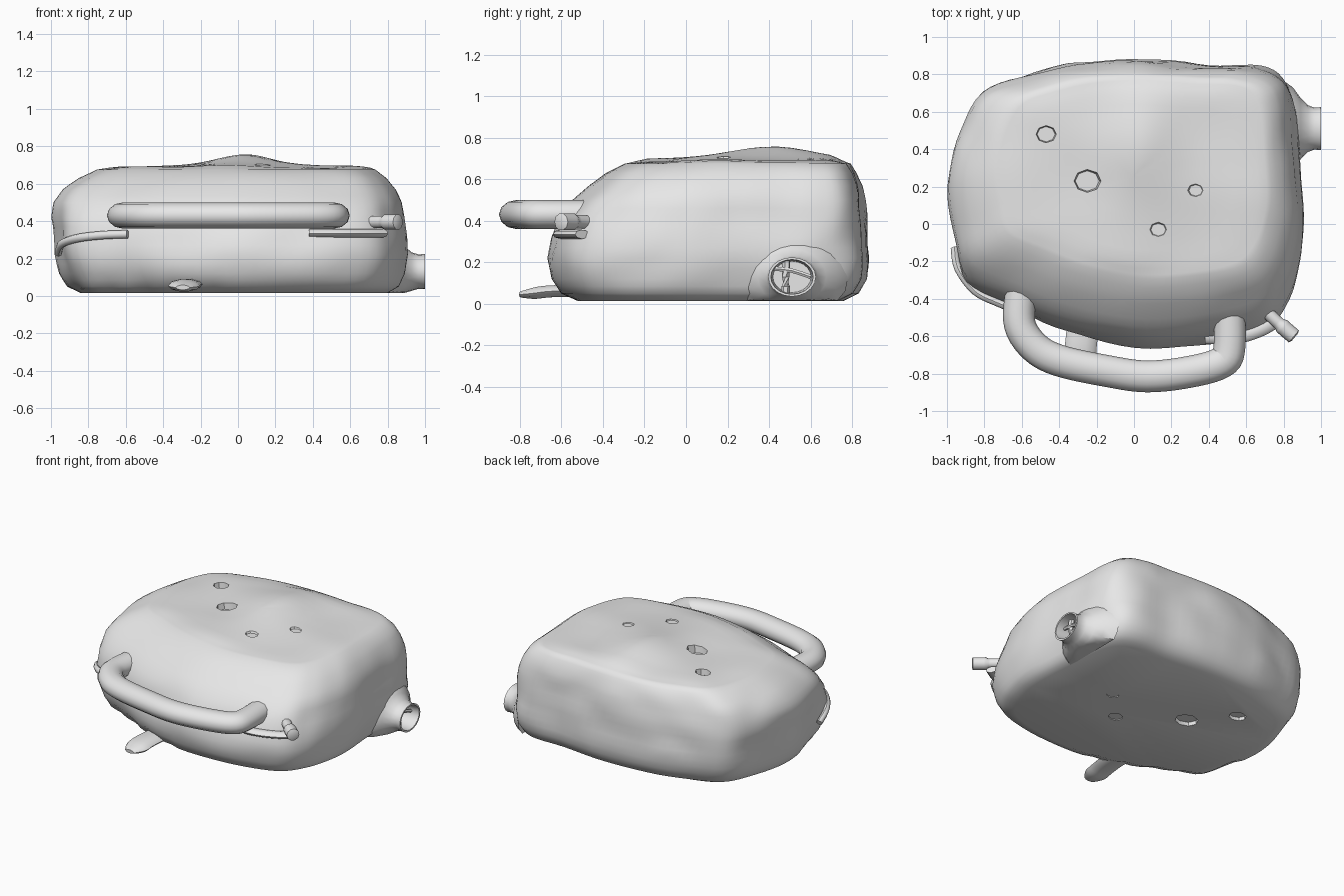
import bpy, bmesh, math
from mathutils import Vector, noise

if "Cube" in bpy.data.objects:
    bpy.data.objects.remove(bpy.data.objects["Cube"])

grey = bpy.data.materials.new("plain grey")
grey.diffuse_color = (0.8, 0.8, 0.8, 1)
grey.use_nodes = True
grey.node_tree.nodes["Principled BSDF"].inputs["Base Color"].default_value = grey.diffuse_color


def spline(pts, per, closed=False):
    """Catmull-Rom resampling of a short point list."""
    pts = [Vector(p) for p in pts]
    n, out = len(pts), []
    get = (lambda i: pts[i % n]) if closed else (lambda i: pts[max(0, min(n - 1, i))])
    for i in range(n if closed else n - 1):
        a, b, c, d = get(i - 1), get(i), get(i + 1), get(i + 2)
        for k in range(per):
            t = k / per
            out.append(0.5 * (2 * b + (c - a) * t + (2 * a - 5 * b + 4 * c - d) * t * t
                              + (3 * b - a - 3 * c + d) * t ** 3))
    if not closed:
        out.append(pts[-1])
    return out


def loft(name, rings, angle=40):
    """Skin a list of rings and close both ends."""
    bm = bmesh.new()
    vs = [[bm.verts.new(p) for p in r] for r in rings]
    n = len(rings[0])
    for a, b in zip(vs, vs[1:]):
        for i in range(n):
            j = (i + 1) % n
            bm.faces.new((a[i], a[j], b[j], b[i]))
    bm.faces.new(vs[0])
    bm.faces.new(vs[-1])
    bmesh.ops.recalc_face_normals(bm, faces=bm.faces)
    me = bpy.data.meshes.new(name)
    bm.to_mesh(me)
    bm.free()
    me.materials.append(grey)
    ob = bpy.data.objects.new(name, me)
    bpy.context.collection.objects.link(ob)
    smooth(ob, angle)
    return ob


def smooth(ob, angle):
    bpy.ops.object.select_all(action='DESELECT')
    ob.select_set(True)
    bpy.context.view_layer.objects.active = ob
    bpy.ops.object.shade_smooth_by_angle(angle=math.radians(angle))


def tube(name, path, rw, rh, sides=12, per=5, taper=None):
    """Tube with elliptical section; rw = half width, rh = half height."""
    pts = spline(path, per)
    rings = []
    for i, p in enumerate(pts):
        t = (pts[min(i + 1, len(pts) - 1)] - pts[max(i - 1, 0)]).normalized()
        side = t.cross(Vector((0, 0, 1))).normalized()
        up = side.cross(t)
        s = taper(i / (len(pts) - 1)) if taper else 1
        rings.append([p + side * (rw * s * math.cos(2 * math.pi * k / sides))
                      + up * (rh * s * math.sin(2 * math.pi * k / sides)) for k in range(sides)])
    return loft(name, rings, 45)


# Body: rounded outline seen from above, swept through height levels
outline = [(-1, .2, 0), (-.97, -.1, 0), (-.9, -.32, 0), (-.65, -.45, 0), (-.38, -.57, 0),
           (0, -.66, 0), (.4, -.64, 0), (.7, -.56, 0), (.83, -.4, 0), (.89, -.2, 0),
           (.91, 0, 0), (.89, .3, 0), (.87, .6, 0), (.82, .77, 0), (.68, .85, 0),
           (.4, .86, 0), (.05, .89, 0), (-.3, .87, 0), (-.55, .81, 0), (-.81, .71, 0),
           (-.93, .5, 0)]
outline = spline(outline, 5, True)
# z, then x min, x max, y min, y max
levels = [(.015, -.84, .80, -.52, .76), (.05, -.91, .86, -.60, .83), (.12, -.95, .89, -.645, .87),
          (.22, -.975, .905, -.66, .885), (.32, -.99, .90, -.64, .88), (.42, -1, .885, -.60, .87),
          (.50, -.98, .87, -.54, .86), (.57, -.93, .84, -.46, .845), (.63, -.85, .80, -.38, .82),
          (.675, -.76, .74, -.29, .79)]


def top_z(x, y):
    ridge = .065 * math.exp(-((x - .05) / .22) ** 2 - ((y - .38) / .33) ** 2)
    fold = .018 * math.exp(-((x - .72) / .05) ** 2)
    return .69 + ridge + fold + .012 * noise.noise(Vector((x * 3, y * 3, 2)))


def place(p, x0, x1, y0, y1):
    u, v = (p.x + 1) / 1.91, (p.y + .66) / 1.55
    return x0 + u * (x1 - x0), y0 + v * (y1 - y0)


rings = []
rows = [(a, b, k / 2) for a, b in zip(levels, levels[1:]) for k in range(2)]
for a, b, t in rows + [(levels[-1], levels[-1], 0)]:
    z, x0, x1, y0, y1 = [p + (q - p) * t for p, q in zip(a, b)]
    ring = []
    for p in outline:
        x, y = place(p, x0, x1, y0, y1)
        w = min(1, z / .15) * .025 * noise.noise(Vector((x * 3.5, y * 3.5, z * 5)))
        # scalloped gathers along the lower front left edge
        if y < 0 and -.95 < x < -.1 and z < .13:
            w -= .018 * (1 + math.sin(x * 34)) * (1 - z / .13)
        k = 1 + min(w, .006)
        ring.append((x * k, y * k, z))
    rings.append(ring)
z, x0, x1, y0, y1 = levels[-1]
cx, cy = (x0 + x1) / 2, (y0 + y1) / 2
for s in (.96, .9, .82, .72, .6, .48, .36, .24, .12, .03):
    ring = []
    for p in outline:
        x, y = place(p, x0, x1, y0, y1)
        x, y = cx + (x - cx) * s, cy + (y - cy) * s
        f = min(1, (1 - s) / .15)
        ring.append((x, y, .675 + (top_z(x, y) - .675) * f))
    rings.append(ring)
body = loft("soft_body", rings, 60)

# Small dents pressed into the top and the underside
for x, y, r, d in ((-.47, .48, .06, .04), (-.25, .23, .08, .045), (.33, .18, .045, .008),
                   (.13, -.03, .05, .01)):
    for zc, depth in ((top_z(x, y), d), (.015, d * .6)):
        cut = loft("dent_cutter", [[(x + r * math.cos(k * math.pi / 4) * s,
                                     y + r * .85 * math.sin(k * math.pi / 4) * s, zc + h)
                                    for k in range(8)]
                                   for h, s in ((-depth, .8 if zc > .3 else 1), (depth, 1))])
        cut.hide_render = True
        bpy.context.view_layer.objects.active = body
        m = body.modifiers.new("dent", 'BOOLEAN')
        m.operation, m.object, m.solver = 'DIFFERENCE', cut, 'EXACT'
        bpy.ops.object.modifier_apply(modifier=m.name)
        bpy.data.objects.remove(cut)
smooth(body, 50)

# Carrying handle
tube("carry_handle", [(-.57, -.25, .43), (-.605, -.38, .43), (-.61, -.54, .43), (-.53, -.66, .43),
                      (-.4, -.73, .43), (-.15, -.785, .43), (.07, -.815, .43), (.3, -.79, .43),
                      (.47, -.74, .43), (.51, -.66, .43), (.51, -.45, .43)], .085, .07, 12)

# Straps lying on the body beside the handle ends
tube("left_strap", [(-.96, -.13, .23), (-.94, -.24, .28), (-.85, -.36, .31), (-.72, -.425, .325),
                    (-.59, -.475, .33)], .02, .022, 8)
tube("right_strap", [(.38, -.60, .335), (.55, -.60, .335), (.68, -.56, .335), (.78, -.50, .335)],
     .04, .022, 8)

# Toggle at the right end of the strap
tube("toggle", [(.66, -.42, .39), (.74, -.5, .395), (.79, -.545, .395), (.83, -.58, .395),
                (.86, -.605, .395)], .042, .042, 10, 4,
     lambda t: .8 if t < .5 else (1.0 if t < .95 else .6))

# Pull tab at the lower front
tube("front_tab", [(-.27, -.45, .06), (-.275, -.56, .062), (-.285, -.66, .06), (-.29, -.74, .05),
                   (-.295, -.80, .045)], .085, .03, 10, 3,
     lambda t: 1 if t < .7 else 1 - (t - .7) * 1.9)


# Open spout on the right side
def spout_ring(x, r):
    return [(x, .51 + r * math.cos(k * math.pi / 10),
             max(.016, .13 + r * .82 * math.sin(k * math.pi / 10))) for k in range(20)]


loft("side_spout", [spout_ring(x, r) for x, r in (
    (.78, .27), (.85, .22), (.89, .165), (.93, .125), (.965, .112), (1, .115),
    (1, .102), (.96, .098), (.88, .092))], 50)

# Bars inside the spout
tube("spout_upright", [(.93, .48, .05), (.931, .48, .13), (.93, .481, .21)], .02, .02, 6, 2)
tube("spout_crossbar", [(.94, .42, .17), (.94, .51, .16), (.94, .60, .13)], .012, .012, 6, 2)
